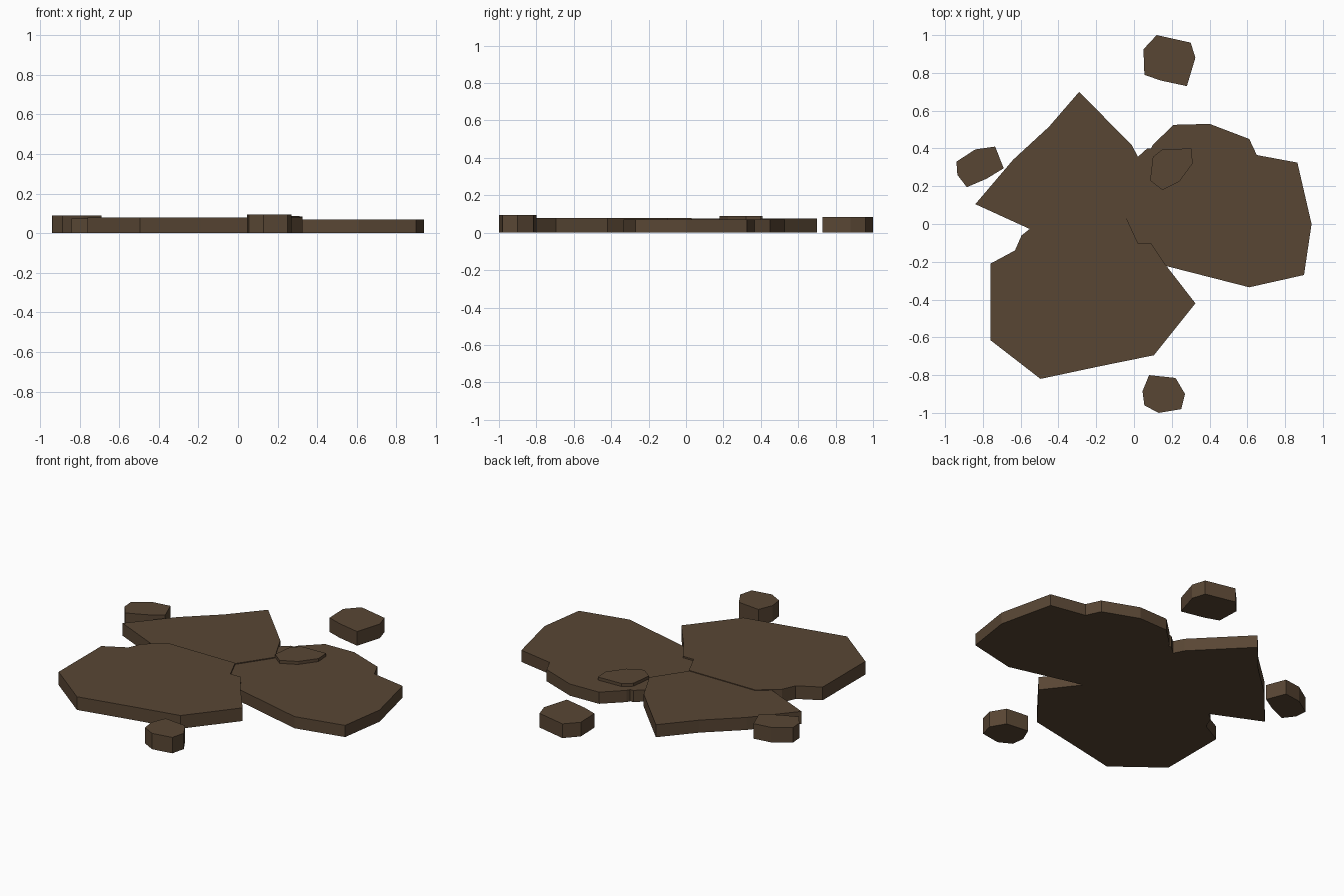
import bpy, bmesh

# one earthy brown for everything
mud = bpy.data.materials.new("mud brown")
mud.diffuse_color = (0.098, 0.061, 0.034, 1)


def slab(name, height, outline):
    """Flat-topped prism standing on the ground, from a top-view outline."""
    bm = bmesh.new()
    base = bm.faces.new([bm.verts.new((x, y, 0)) for x, y in outline])
    top = bmesh.ops.extrude_face_region(bm, geom=[base], use_keep_orig=True)
    for v in top["geom"]:
        if isinstance(v, bmesh.types.BMVert):
            v.co.z = height
    bmesh.ops.recalc_face_normals(bm, faces=bm.faces[:])
    mesh = bpy.data.meshes.new(name)
    bm.to_mesh(mesh)
    bm.free()
    mesh.materials.append(mud)
    obj = bpy.data.objects.new(name, mesh)
    bpy.context.collection.objects.link(obj)
    return obj


# three large overlapping slabs
slab("back_left_slab", 0.075, [
    (-0.84, 0.105), (-0.64, 0.34), (-0.45, 0.515), (-0.29, 0.70), (-0.01, 0.415),
    (0.09, 0.22), (-0.04, 0.03), (-0.06, -0.05), (-0.50, -0.05)])
slab("front_left_slab", 0.079, [
    (-0.76, -0.21), (-0.63, -0.14), (-0.595, -0.06), (-0.48, 0.03), (-0.04, 0.03),
    (0.02, -0.10), (0.09, -0.10), (0.17, -0.22), (0.325, -0.42), (0.105, -0.695),
    (-0.19, -0.755), (-0.495, -0.82), (-0.76, -0.615)])
slab("right_slab", 0.07, [
    (0.94, 0.0), (0.865, 0.325), (0.65, 0.365), (0.61, 0.45), (0.40, 0.53),
    (0.21, 0.525), (0.10, 0.42), (0.09, 0.40), (0.07, 0.40), (0.02, 0.355),
    (-0.06, 0.03), (0.0, -0.18), (0.18, -0.225), (0.61, -0.335), (0.90, -0.27)])

# small stones around and on top
slab("top_stone", 0.088, [
    (0.15, 0.18), (0.24, 0.225), (0.31, 0.32), (0.305, 0.40), (0.15, 0.395),
    (0.10, 0.355), (0.085, 0.23)])
slab("left_stone", 0.09, [
    (-0.94, 0.33), (-0.84, 0.395), (-0.735, 0.41), (-0.69, 0.295), (-0.78, 0.24),
    (-0.885, 0.195), (-0.935, 0.26)])
slab("back_stone", 0.085, [
    (0.055, 0.79), (0.14, 0.76), (0.28, 0.73), (0.325, 0.88), (0.30, 0.96),
    (0.12, 1.0), (0.05, 0.925)])
slab("front_stone", 0.095, [
    (0.045, -0.885), (0.08, -0.80), (0.22, -0.815), (0.27, -0.90), (0.25, -0.98),
    (0.13, -1.0), (0.055, -0.96)])
